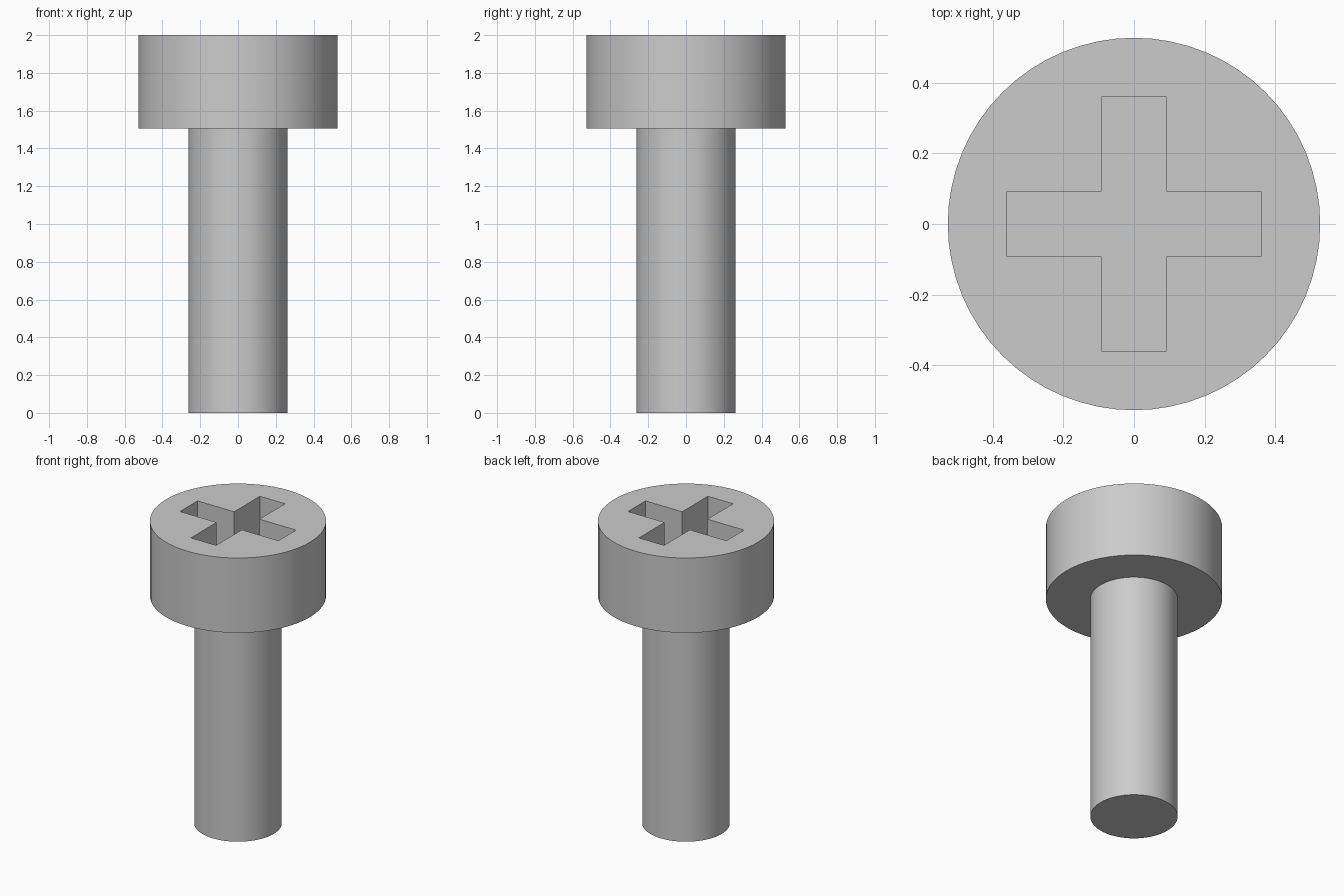
import bpy, bmesh, math

SEGMENTS = 64
HEAD_R, SHAFT_R = 0.528, 0.262
HEAD_BASE, TOP = 1.505, 2.0
ARM_HALF_LENGTH, ARM_HALF_WIDTH, RECESS_DEPTH = 0.36, 0.092, 0.25

if "Cube" in bpy.data.objects:
    bpy.data.objects.remove(bpy.data.objects["Cube"], do_unlink=True)

steel = bpy.data.materials.new("grey steel")
steel.use_nodes = True
colour = (0.6, 0.6, 0.6, 1)
steel.diffuse_color = colour
steel.node_tree.nodes["Principled BSDF"].inputs["Base Color"].default_value = colour


def loft(name, outlines):
    """Skin a stack of closed outlines and cap both ends."""
    bm = bmesh.new()
    rings = [[bm.verts.new(p) for p in outline] for outline in outlines]
    for low, high in zip(rings, rings[1:]):
        for i in range(len(low)):
            j = (i + 1) % len(low)
            bm.faces.new((low[i], low[j], high[j], high[i]))
    bm.faces.new(rings[0][::-1])
    bm.faces.new(rings[-1])
    bmesh.ops.recalc_face_normals(bm, faces=bm.faces)
    mesh = bpy.data.meshes.new(name)
    bm.to_mesh(mesh)
    bm.free()
    mesh.materials.append(steel)
    obj = bpy.data.objects.new(name, mesh)
    bpy.context.collection.objects.link(obj)
    return obj


def circle(radius, z):
    angles = [2 * math.pi * i / SEGMENTS for i in range(SEGMENTS)]
    return [(radius * math.cos(a), radius * math.sin(a), z) for a in angles]


def cross(z):
    points = []
    x, y = ARM_HALF_LENGTH, ARM_HALF_WIDTH
    corner = [(x, -y), (x, y), (y, y)]
    for _ in range(4):
        points += [(px, py, z) for px, py in corner]
        corner = [(-py, px) for px, py in corner]
    return points


# Shaft and cylindrical head in one piece
screw = loft("screw_body", [circle(SHAFT_R, 0), circle(SHAFT_R, HEAD_BASE),
                            circle(HEAD_R, HEAD_BASE), circle(HEAD_R, TOP)])

# Cross-shaped drive recess
cutter = loft("recess_cutter", [cross(TOP - RECESS_DEPTH), cross(TOP + 0.1)])
cutter.hide_render = True
cut = screw.modifiers.new("drive_recess", "BOOLEAN")
cut.operation = "DIFFERENCE"
cut.solver = "EXACT"
cut.object = cutter

bpy.ops.object.select_all(action="DESELECT")
bpy.context.view_layer.objects.active = screw
screw.select_set(True)
bpy.ops.object.modifier_apply(modifier=cut.name)
bpy.data.objects.remove(cutter, do_unlink=True)

# Round walls smooth, rims and recess sharp
bpy.ops.object.shade_smooth_by_angle(angle=math.radians(30))
